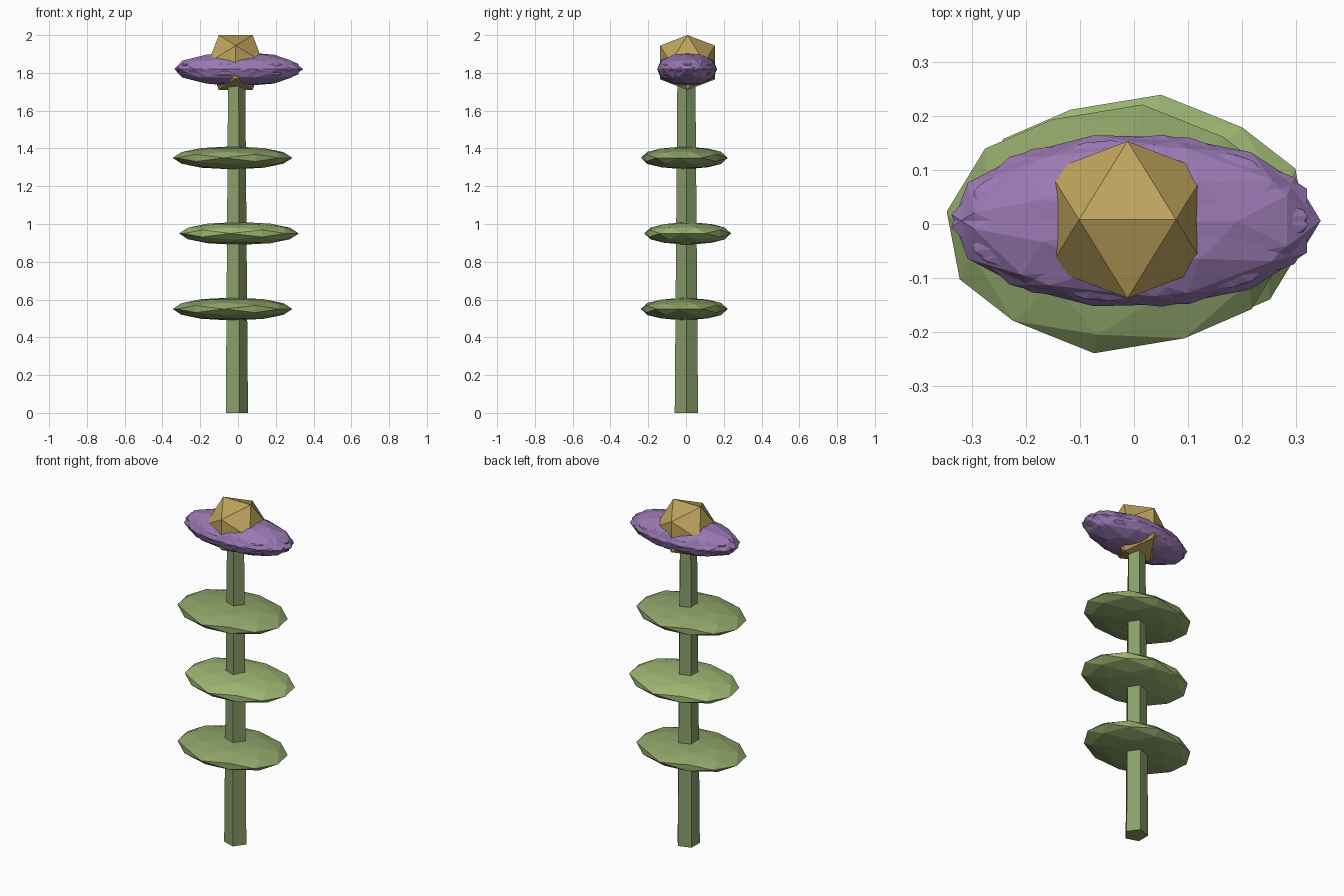
import bpy, bmesh
from math import sin, cos, pi, radians, sqrt
from mathutils import Vector, Matrix

if "Cube" in bpy.data.objects:
    bpy.data.objects.remove(bpy.data.objects["Cube"])


def material(name, rgb):
    m = bpy.data.materials.new(name)
    m.diffuse_color = (*rgb, 1)
    m.use_nodes = True
    m.node_tree.nodes["Principled BSDF"].inputs["Base Color"].default_value = m.diffuse_color
    return m


leaf_green = material("leaf_green", (0.27, 0.37, 0.14))
light_green = material("light_green", (0.34, 0.47, 0.17))
stem_green = material("stem_green", (0.25, 0.34, 0.14))
purple = material("purple", (0.32, 0.19, 0.45))
gold = material("gold", (0.52, 0.37, 0.11))


def finish(name, bm, mat):
    bmesh.ops.recalc_face_normals(bm, faces=bm.faces)
    me = bpy.data.meshes.new(name)
    bm.to_mesh(me)
    bm.free()
    me.materials.append(mat)
    ob = bpy.data.objects.new(name, me)
    bpy.context.collection.objects.link(ob)
    return ob


def ball_points(detail):
    """Unit icosahedron with an edge on top, optionally split once."""
    t = (1 + sqrt(5)) / 2
    pts = []
    for s in (-1, 1):
        for u in (-t, t):
            pts += [Vector((s, 0, u)), Vector((0, u, s)), Vector((u, s, 0))]
    if detail:
        pts += [(p + q) / 2 for i, p in enumerate(pts) for q in pts[:i]
                if (p - q).length < 2.1]
    return [p.normalized() for p in pts]


def add_ball(bm, detail, centre, size, turn=0.0):
    # turned first, then squashed
    m = (Matrix.Translation(centre) @ Matrix.Diagonal((*size, 1))
         @ Matrix.Rotation(turn, 4, 'Z'))
    vs = [bm.verts.new(m @ p) for p in ball_points(detail)]
    bmesh.ops.convex_hull(bm, input=vs)


CX = -0.012

# five-sided tapered stem
bm = bmesh.new()
bmesh.ops.create_cone(bm, cap_ends=True, segments=5, radius1=0.065,
                      radius2=0.05, depth=1.8)
spin = min((v.co.xy.angle_signed(Vector((1, 0))) for v in bm.verts), key=abs)
bmesh.ops.transform(bm, verts=bm.verts, matrix=Matrix.Translation((CX, 0.002, 0.9))
                    @ Matrix.Rotation(-spin, 4, 'Z'))
finish("stem", bm, stem_green)

# three leaf discs, leaning to alternating sides
for i, z in enumerate((0.55, 0.95, 1.35)):
    s = 1 if i % 2 else -1
    bm = bmesh.new()
    add_ball(bm, 1, (CX + s * 0.017, s * 0.009, z), (0.32, 0.232, 0.061),
             radians(-8))
    finish(f"leaf_{i + 1}", bm, light_green if i % 2 else leaf_green)

# overlapping petals around the head
N = 7
bm = bmesh.new()
for i in range(N):
    a = 2 * pi * i / N
    add_ball(bm, 1, (0.002 + 0.018 * cos(a), 0.006 + 0.01 * sin(a), 1.82),
             (0.325, 0.152, 0.09), a)
finish("petals", bm, purple)

# flower centre
bm = bmesh.new()
add_ball(bm, 0, (CX, 0.008, 1.855), (0.1705,) * 3)
finish("flower_centre", bm, gold)
